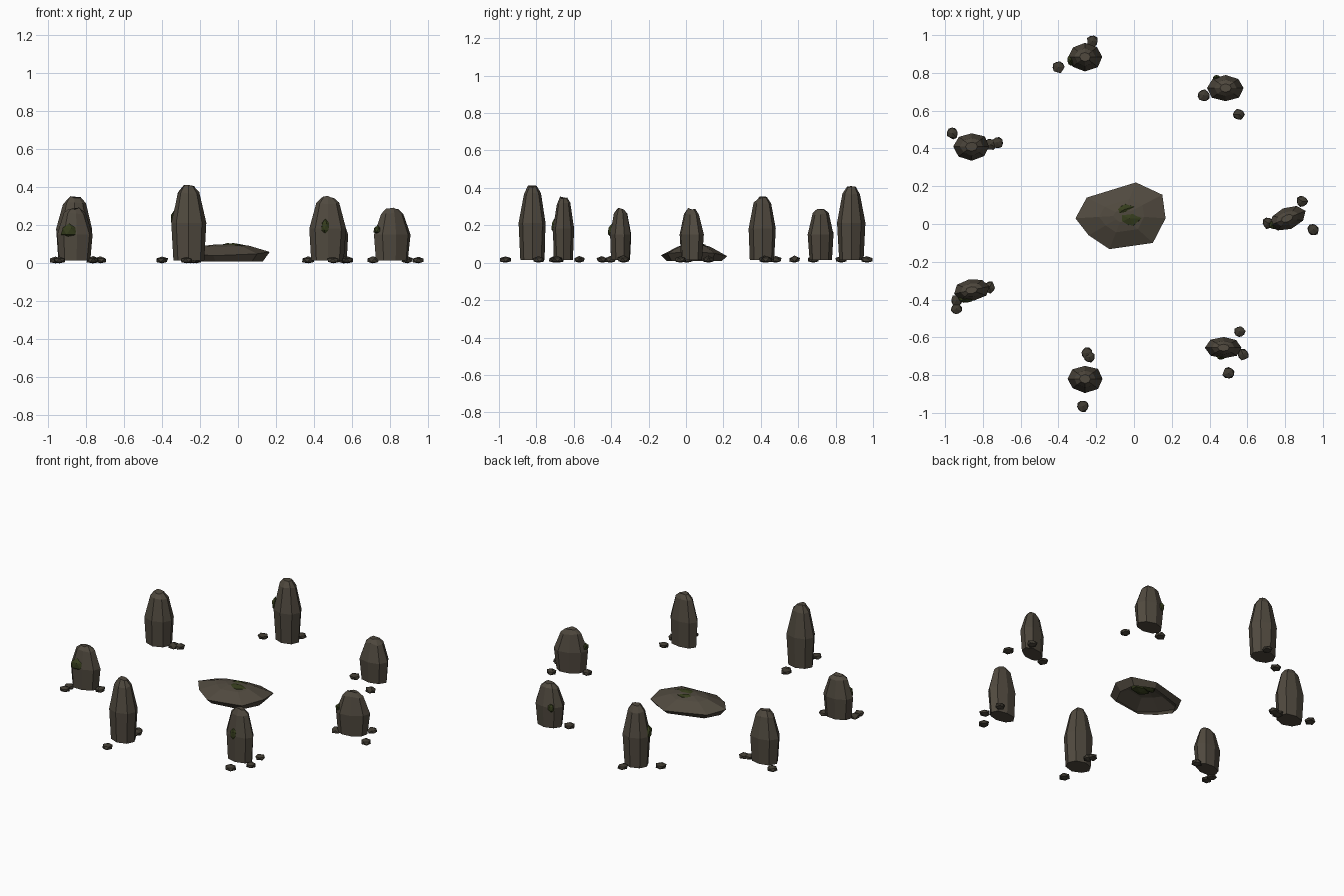
import bpy, bmesh, math, random
from mathutils import Matrix, Vector

if "Cube" in bpy.data.objects:
    bpy.data.objects.remove(bpy.data.objects["Cube"])

random.seed(4)


def material(name, color):
    m = bpy.data.materials.new(name)
    m.diffuse_color = (*color, 1)
    m.use_nodes = True
    m.node_tree.nodes["Principled BSDF"].inputs["Base Color"].default_value = m.diffuse_color
    return m


STONE = material("stone", (0.080, 0.067, 0.049))
DARK = material("dark_stone", (0.050, 0.043, 0.031))
MOSS = material("moss", (0.036, 0.046, 0.012))


def finish(bm, name, mat):
    bmesh.ops.recalc_face_normals(bm, faces=bm.faces[:])
    me = bpy.data.meshes.new(name)
    bm.to_mesh(me)
    bm.free()
    me.materials.append(mat)
    ob = bpy.data.objects.new(name, me)
    bpy.context.collection.objects.link(ob)
    return ob


def loft(rings, name, mat, close_bottom=True):
    """Skin a stack of equal-sized point rings and cap them."""
    bm = bmesh.new()
    vs = [[bm.verts.new(p) for p in ring] for ring in rings]
    n = len(vs[0])
    for a, b in zip(vs, vs[1:]):
        for i in range(n):
            j = (i + 1) % n
            bm.faces.new((a[i], a[j], b[j], b[i]))
    bm.faces.new(vs[-1])
    if close_bottom:
        bm.faces.new(vs[0][::-1])
    ob = finish(bm, name, mat)
    if not close_bottom:
        # keep the open shell facing outwards
        if sum(p.normal.z * p.area for p in ob.data.polygons) < 0:
            ob.data.flip_normals()
    return ob


def blob(name, mat, center, size, turn=0.0, jitter=0.12, floor=None):
    """Small faceted lump."""
    bm = bmesh.new()
    bmesh.ops.create_icosphere(bm, subdivisions=1, radius=1)
    spin = Matrix.Rotation(turn, 3, 'Z')
    for v in bm.verts:
        p = v.co * random.uniform(1 - jitter, 1 + jitter * 0.5)
        v.co = spin @ Vector((p.x * size[0], p.y * size[1], p.z * size[2])) + Vector(center)
        if floor is not None:
            v.co.z = max(v.co.z, floor)
    return finish(bm, name, mat)


def standing_stone(i, x, y, hw, hd, turn, h):
    n = 8
    spin = Matrix.Rotation(math.radians(turn), 3, 'Z')
    wobble = [random.uniform(0.95, 1.04) for _ in range(n)]
    rings = []
    # (height, width scale) up the stone
    for z, s in ((0.015, 0.88), (h * 0.52, 1.0), (h * 0.90, 0.62), (h * 0.995, 0.32)):
        ring = []
        for k in range(n):
            a = math.tau * k / n
            r = s * wobble[k] * random.uniform(0.97, 1.03)
            p = spin @ Vector((hw * r * math.cos(a), hd * r * math.sin(a), 0))
            ring.append((x + p.x, y + p.y, z + (random.uniform(-0.006, 0.006) if s < 0.88 else 0)))
        rings.append(ring)
    loft(rings, f"standing_stone_{i}", STONE)


# Ring of standing stones: x, y, half width, half depth, turn, height
stones = [
    (-0.26, 0.885, 0.093, 0.074, 0, 0.41),
    (0.485, 0.72, 0.098, 0.070, 0, 0.29),
    (-0.86, 0.41, 0.097, 0.074, 0, 0.35),
    (0.81, 0.03, 0.100, 0.058, 22, 0.29),
    (-0.86, -0.35, 0.095, 0.060, 12, 0.29),
    (-0.26, -0.82, 0.095, 0.072, 0, 0.41),
    (0.475, -0.655, 0.098, 0.060, 0, 0.35),
]
for i, s in enumerate(stones):
    standing_stone(i, *s)

# Pebbles around the feet of the stones
pebbles = [
    (-0.40, 0.83), (-0.22, 0.967), (0.37, 0.68), (0.555, 0.58),
    (-0.96, 0.48), (-0.76, 0.42), (-0.725, 0.43), (0.89, 0.12),
    (0.95, -0.03), (0.71, 0.005), (-0.765, -0.335), (-0.94, -0.405),
    (-0.94, -0.45), (-0.25, -0.685), (-0.235, -0.705), (-0.27, -0.965),
    (0.56, -0.57), (0.577, -0.69), (0.50, -0.79),
]
for i, (x, y) in enumerate(pebbles):
    blob(f"pebble_{i}", DARK, (x, y, 0.016), (0.035, 0.035, 0.021),
         random.uniform(0, 6), 0.16, floor=0.0)

# Low central slab, hollow underneath
outline = [(-0.31, 0.03), (-0.25, 0.14), (0.01, 0.22), (0.15, 0.155),
           (0.167, 0.03), (0.10, -0.10), (-0.13, -0.133), (-0.24, -0.06)]
rim_z = [0.055, 0.045, 0.035, 0.05, 0.06, 0.05, 0.04, 0.05]
cx, cy = -0.06, 0.045


def slab_ring(scale, zs):
    return [(cx + (x - cx) * scale, cy + (y - cy) * scale, z) for (x, y), z in zip(outline, zs)]


loft([slab_ring(0.84, [0.01] * 8), slab_ring(1.0, rim_z),
      slab_ring(0.5, [z * 0.4 + 0.07 for z in rim_z]),
      slab_ring(0.2, [0.100] * 8)], "altar_slab", STONE, close_bottom=False)

# Moss on the slab
blob("slab_moss", MOSS, (-0.025, 0.03, 0.085), (0.075, 0.045, 0.025), 0)
blob("slab_moss_small", MOSS, (-0.055, 0.075, 0.085), (0.06, 0.03, 0.022), 0.3)

# Moss clumps on the stones: x, y, z, size, turn
clumps = [
    (-0.89, -0.395, 0.17, (0.045, 0.025, 0.04), 0.0),
    (0.46, -0.705, 0.195, (0.024, 0.016, 0.042), 0.0),
    (-0.335, 0.865, 0.235, (0.022, 0.03, 0.045), 0.2),
    (0.735, -0.005, 0.175, (0.025, 0.025, 0.025), 0.0),
    (0.435, 0.775, 0.15, (0.022, 0.016, 0.03), 0.3),
]
for i, (x, y, z, size, turn) in enumerate(clumps):
    blob(f"moss_clump_{i}", MOSS, (x, y, z), size, turn)
